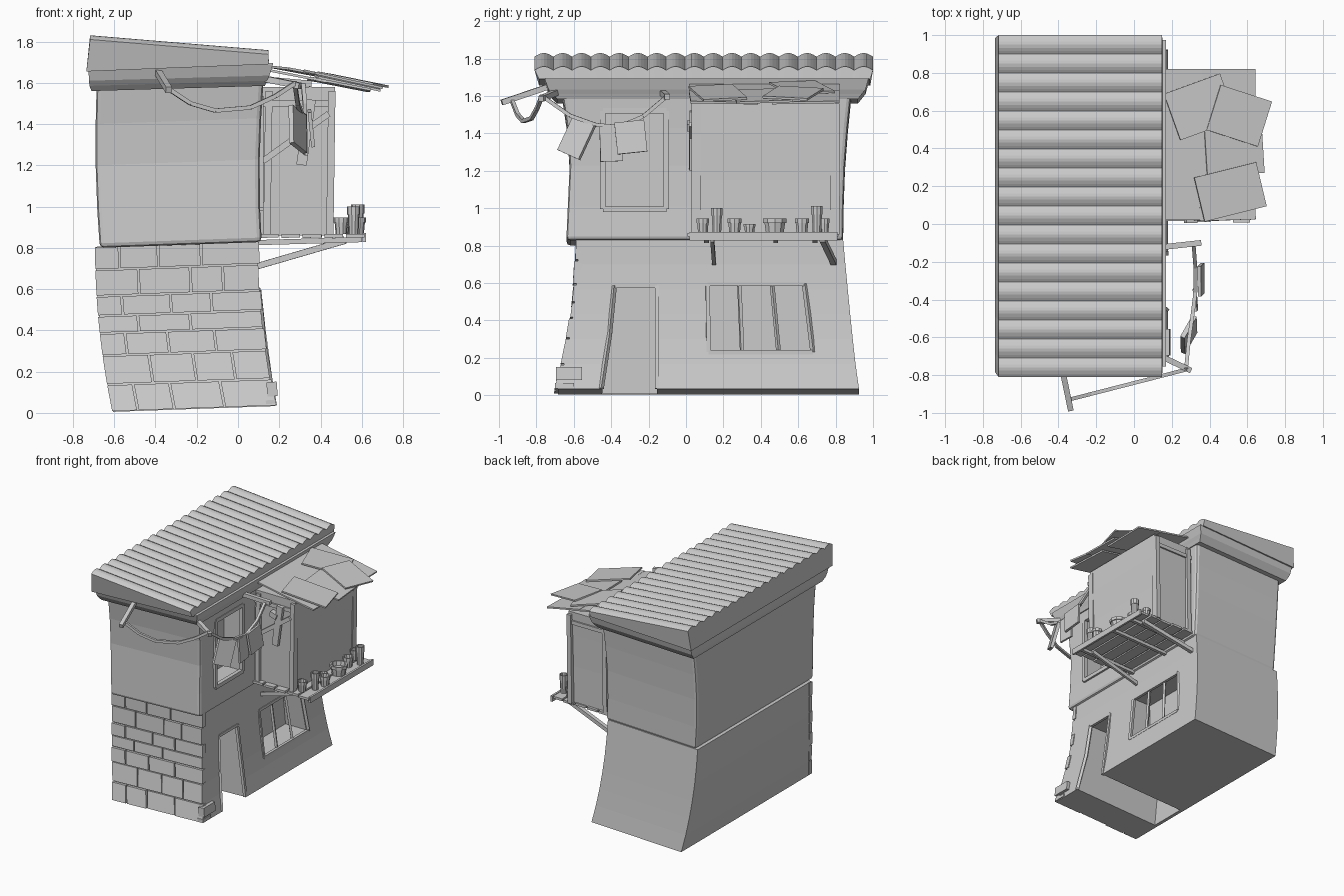
import bpy, bmesh, math, random
from mathutils import Vector, Euler

if "Cube" in bpy.data.objects:
    bpy.data.objects.remove(bpy.data.objects["Cube"])
random.seed(4)

def make(name, verts, faces):
    me = bpy.data.meshes.new(name)
    me.from_pydata([tuple(v) for v in verts], [], faces)
    bm = bmesh.new(); bm.from_mesh(me)
    bmesh.ops.recalc_face_normals(bm, faces=bm.faces)
    bm.to_mesh(me); bm.free()
    ob = bpy.data.objects.new(name, me)
    bpy.context.collection.objects.link(ob)
    return ob

def loft(name, rings):
    """Closed skin through rings of equal point count, capped at both ends."""
    n = len(rings[0])
    verts = [p for r in rings for p in r]
    faces = [(k*n+i, k*n+(i+1) % n, (k+1)*n+(i+1) % n, (k+1)*n+i)
             for k in range(len(rings)-1) for i in range(n)]
    faces += [tuple(range(n)), tuple(range(len(verts)-n, len(verts)))]
    return make(name, verts, faces)

def rect(x0, x1, y0, y1, z0, z1):
    return [(x0, y0, z0), (x1, y0, z1), (x1, y1, z1), (x0, y1, z0)]

def box(name, loc, size, rot=(0, 0, 0)):
    e = Euler([math.radians(a) for a in rot]).to_matrix()
    c = [[(sx*size[0]/2, sy*size[1]/2, sz*size[2]/2)
          for sx, sy in ((-1, -1), (1, -1), (1, 1), (-1, 1))] for sz in (-1, 1)]
    return loft(name, [[Vector(loc) + e @ Vector(p) for p in r] for r in c])

def beam(name, p, q, w=.03, h=None):
    p, q = Vector(p), Vector(q)
    h = h or w
    m = (q-p).to_track_quat('Z', 'Y')
    offs = [m @ Vector((a*w/2, b*h/2, 0)) for a, b in ((-1, -1), (1, -1), (1, 1), (-1, 1))]
    return loft(name, [[p+o for o in offs], [q+o for o in offs]])

def chain(name, pts, w):
    for a, b in zip(pts, pts[1:]):
        beam(name, a, b, w)

def cut(ob, name, yz, xa, xb):
    c = loft(name, [[(x, y, z) for y, z in yz] for x in (xa, xb)])
    c.hide_render = True
    c.display_type = 'WIRE'
    m = ob.modifiers.new(name, 'BOOLEAN')
    m.operation, m.solver, m.object = 'DIFFERENCE', 'EXACT', c

# Lower storey: leaning, flared towards the ground
def ease(t): return 1-(1-t)**2
def lx(t): return -.606-.084*ease(t)
def ly0(t): return -.685+.11*ease(t)
def ly1(t): return .925-.085*t**.85
def right_x(z): return lx(max(0, (z-.03)/.8))+.786

lower = loft("lower_storey", [rect(lx(t), lx(t)+.786, ly0(t), ly1(t), .8*t+.005, .8*t+.033)
                              for t in [i/6 for i in range(7)]])
door = [(-.455, -.05), (-.155, -.05), (-.155, .58), (-.385, .58), (-.41, .33)]
cut(lower, "door_cutter", door, -.58, .4)
win = [(.12, .23), (.68, .23), (.635, .595), (.115, .595)]
cut(lower, "window_cutter", win, -.06, .4)

# Door and window trim
def trim(name, pts, xf, w=.022, closed=True):
    q = pts + pts[:1] if closed else pts
    for (a, b), (c, d) in zip(q, q[1:]):
        beam(name, (xf(b), a, b), (xf(d), c, d), w)
trim("door_frame", [(-.455, .035), (-.41, .33), (-.385, .585), (-.155, .585), (-.155, .035)],
     lambda z: right_x(z)-.006, closed=False)
trim("window_frame", win, lambda z: right_x(z)-.006)
for b, t in ((.30, .285), (.495, .46)):
    beam("window_mullion", (right_x(.23)-.015, b, .23), (right_x(.595)-.015, t, .595), .018)

# Brick facing on the front wall
rows = [1, .86, .70, .58, .475, .34, .165, 0]
joints = [(.145, .385, .65), (.26, .58, .78), (.15, .45, .70), (.24, .56),
          (.15, .41, .70), (.28, .55, .79), (.155, .38, .69)]
for r, js in enumerate(joints):
    t1, t0 = rows[r]-.005, rows[r+1]+.005
    e = .006 if r % 2 else .014
    us = [-.01, *js, 1+e]
    for a, b in zip(us, us[1:]):
        d = random.uniform(.012, .022)
        a, b = a+.006, b-.006
        loft("front_brick", [[(lx(t)+.786*u, ly0(t)+y, .8*t+.005+.028*u)
             for u, y in ((a, -d), (b, -d), (b, .02), (a, .02))] for t in (t0, t1)])
box("corner_brick", (.165, -.625, .115), (.05, .14, .07), (0, -4, 0))
box("corner_brick", (.16, -.65, .05), (.05, .1, .025), (0, -4, 0))

# Upper storey with softened edges
up = [(-.67, .115, -.64, .84, .80), (-.682, .106, -.632, .842, .98), (-.69, .105, -.622, .85, 1.2),
      (-.69, .112, -.635, .865, 1.4), (-.685, .125, -.665, .885, 1.6)]
upper = loft("upper_storey", [rect(*u, u[4]+.028) for u in up])
bv = upper.modifiers.new("soft_edges", 'BEVEL')
bv.width, bv.segments, bv.limit_method, bv.angle_limit = .022, 2, 'ANGLE', math.radians(50)
uw = [(-.445, .995), (-.105, .995), (-.105, 1.52), (-.445, 1.52)]
cut(upper, "upper_window_cutter", uw, -.05, .4)
trim("upper_window_frame", uw, lambda z: .108, .03)

# Cornice
loft("cornice", [rect(-.71, .13, -.69, .92, 1.56, 1.585), rect(-.72, .14, -.715, .94, 1.585, 1.61),
                 rect(-.722, .152, -.735, .96, 1.61, 1.635), rect(-.725, .17, -.755, .975, 1.665, 1.69),
                 rect(-.725, .17, -.755, .975, 1.69, 1.695)])

# Sloped roof with barrel tiles
rings, n = [], 18*6
for i in range(n+1):
    s = i/n
    y, yb = -.81+1.81*s, -.785+1.77*s
    w = .02*abs(math.sin(math.pi*i/6))
    rings.append([(-.735, yb, 1.655), (.15, yb, 1.69), (.147, y, 1.738+w), (-.717, y, 1.81+w)])
loft("tiled_roof", rings)

# Bay enclosure with posts and rails
bay = [(.455, .065, .79, .86), (.458, .06, .79, 1.15), (.468, .055, .795, 1.4), (.47, .05, .80, 1.58)]
loft("bay", [rect(.08, a, b, c, z, z) for a, b, c, z in bay])
for y in (.055, .795):
    for x, w in ((.445, .05), (.14, .04)):
        beam("bay_post", (x, y, .86), (x+.01, y, 1.56), w, .035)
    beam("bay_rail", (.1, y, 1.5), (.46, y, 1.5), .03)
beam("bay_brace", (.12, .03, 1.22), (.44, .03, 1.45), .03)
box("hanging_plank", (.33, .03, 1.36), (.05, .025, .32), (0, 8, 0))
box("hanging_block", (.30, .025, 1.44), (.06, .04, .04), (0, 20, 0))

# Balcony slats, joists and braces
for i in range(5):
    x = .15+.105*i
    s = random.uniform(-.015, .015)
    box("balcony_slat", (x, .415+s, .858), (.09, .79, .018), (0, -1, s*20))
for y in (.11, .48, .69):
    beam("balcony_joist", (.08, y, .825), (.60, y, .84), .025)
beam("balcony_brace", (.09, .15, .71), (.52, .14, .835), .02, .03)
beam("balcony_brace", (.09, .79, .71), (.52, .73, .835), .03, .03)
box("balcony_edge", (.612, .415, .85), (.016, .79, .045))

# Flowerpots along the balcony edge
def pot(x, y, r, h):
    prof = [(r*.75, 0), (r*.88, h*.7), (r, h*.7), (r, h), (r*.8, h), (r*.7, h*.6)]
    loft("pot", [[(x+a*math.cos(k*math.pi/5), y+a*math.sin(k*math.pi/5), .866+z)
                  for k in range(10)] for a, z in prof])
for x, y, r, h in ((.50, .09, .036, .08), (.56, .165, .032, .135), (.58, .26, .04, .08),
                   (.51, .34, .034, .05), (.55, .475, .066, .08), (.53, .62, .04, .08),
                   (.58, .70, .032, .145), (.50, .74, .03, .08)):
    pot(x, y, r, h)

# Patchwork awning sheets
for x, y, z, sx, sy, rx, ry, rz in (
        (.28, .42, 1.635, .30, .80, 0, 11, 0), (.50, .64, 1.592, .29, .36, 1, 11, 0),
        (.49, .20, 1.592, .30, .36, -1, 11, 2), (.53, .41, 1.60, .31, .30, 2, 12, 4),
        (.557, .573, 1.615, .29, .25, -3, 11, -18), (.51, .17, 1.617, .345, .24, 3, 12, 14),
        (.35, .62, 1.645, .32, .26, 2, 10, 20)):
    box("awning_sheet", (x, y, z), (sx, sy, .012), (rx, ry, rz))

# Clothesline poles, sagging ropes and hanging cloths
beam("line_pole", (-.39, -.72, 1.655), (-.335, -.985, 1.565), .03)
beam("line_pole", (.10, -.68, 1.625), (.30, -.775, 1.585), .03)
beam("line_pole", (.08, -.13, 1.62), (.355, -.10, 1.595), .03)
fr = [(-.345, 1.575), (-.23, 1.50), (-.11, 1.465), (.06, 1.48), (.18, 1.535), (.28, 1.60)]
chain("front_rope", [(x, -.93+.16*(x+.345)/.625, z) for x, z in fr], .02)
chain("side_rope", [(.275, -.77, 1.60), (.29, -.62, 1.495), (.31, -.48, 1.445), (.325, -.36, 1.435),
                    (.325, -.23, 1.49), (.315, -.10, 1.60)], .02)
box("cloth", (.29, -.585, 1.375), (.025, .14, .20), (-22, -12, -25))
box("cloth", (.355, -.295, 1.38), (.018, .16, .17), (6, -6, 0))
box("cloth", (.325, -.40, 1.345), (.015, .12, .19), (2, -2, 4))
